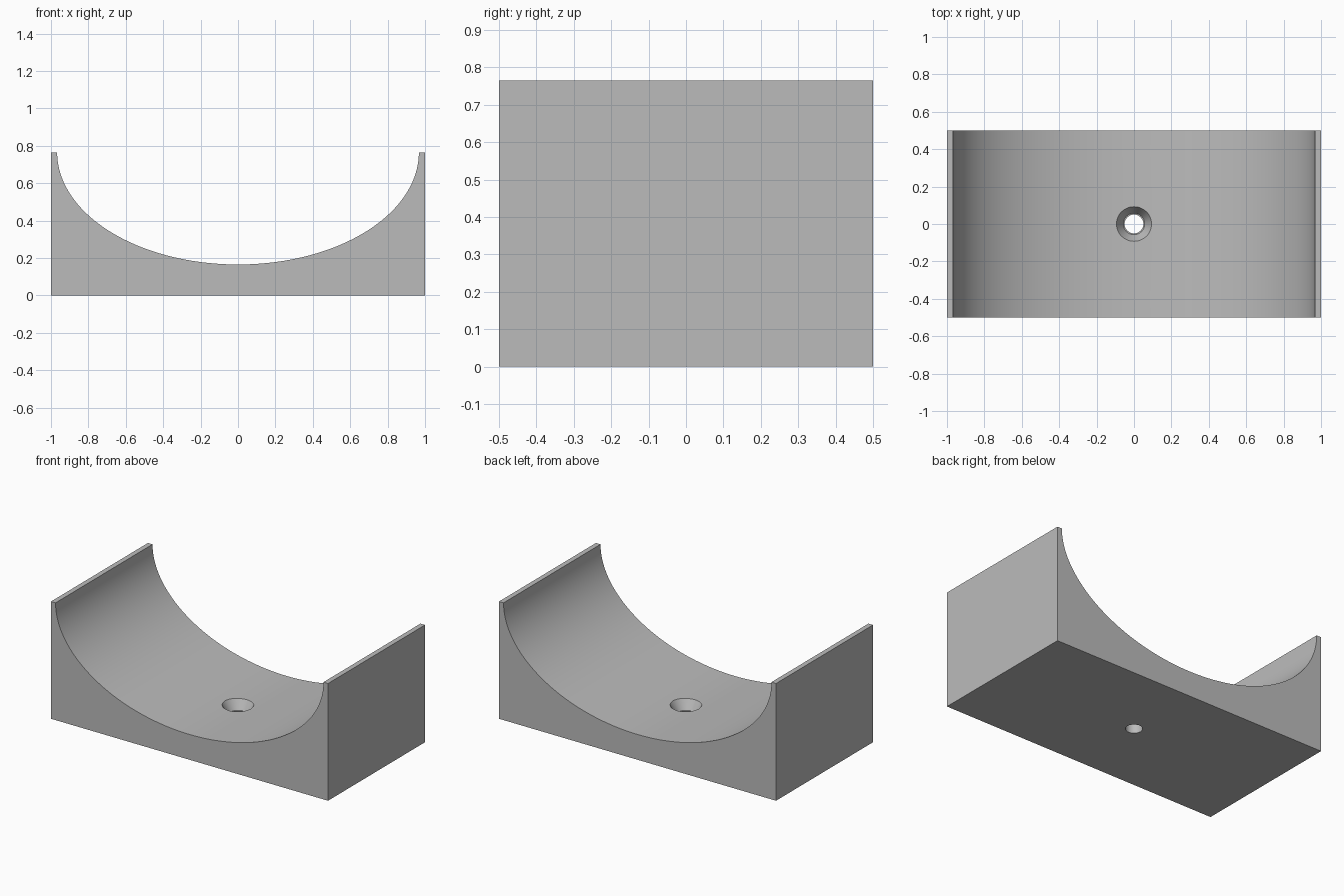
import bpy, bmesh, math

if "Cube" in bpy.data.objects:
    bpy.data.objects.remove(bpy.data.objects["Cube"])

HALF_W, HALF_D, HEIGHT = 1.0, 0.5, 0.765
TROUGH_W, TROUGH_DEPTH, STEPS = 0.967, 0.6, 96

grey = bpy.data.materials.new("plain grey")
grey.use_nodes = True
colour = (0.5, 0.5, 0.5, 1)
grey.diffuse_color = colour
grey.node_tree.nodes["Principled BSDF"].inputs["Base Color"].default_value = colour


def make_object(name, bm):
    bmesh.ops.recalc_face_normals(bm, faces=bm.faces[:])
    mesh = bpy.data.meshes.new(name)
    bm.to_mesh(mesh)
    bm.free()
    mesh.materials.append(grey)
    obj = bpy.data.objects.new(name, mesh)
    bpy.context.collection.objects.link(obj)
    return obj


# Cradle block: rectangle with a half-elliptical trough, extruded front to back
profile = [(HALF_W, HEIGHT), (HALF_W, 0), (-HALF_W, 0), (-HALF_W, HEIGHT)]
for i in range(STEPS + 1):
    a = math.pi * i / STEPS
    profile.append((-TROUGH_W * math.cos(a), HEIGHT - TROUGH_DEPTH * math.sin(a)))
bm = bmesh.new()
face = bm.faces.new([bm.verts.new((x, -HALF_D, z)) for x, z in profile])
extruded = bmesh.ops.extrude_face_region(bm, geom=[face])["geom"]
bmesh.ops.translate(bm, vec=(0, 2 * HALF_D, 0),
                    verts=[v for v in extruded if isinstance(v, bmesh.types.BMVert)])
cradle = make_object("cradle_block", bm)

# Countersunk screw hole: lathed cutter
bm = bmesh.new()
points = [(0, -0.1), (0.05, -0.1), (0.05, 0.105), (0.057, 0.105), (0.172, 0.3), (0, 0.3)]
verts = [bm.verts.new((r, 0, z)) for r, z in points]
edges = [bm.edges.new(pair) for pair in zip(verts, verts[1:])]
bmesh.ops.spin(bm, geom=verts + edges, cent=(0, 0, 0), axis=(0, 0, 1),
               angle=2 * math.pi, steps=48)
bmesh.ops.remove_doubles(bm, verts=bm.verts[:], dist=0.0001)
cutter = make_object("screw_hole_cutter", bm)
cutter.hide_render = True

cut = cradle.modifiers.new("screw hole", "BOOLEAN")
cut.operation = "DIFFERENCE"
cut.solver = "EXACT"
cut.object = cutter
bpy.ops.object.select_all(action="DESELECT")
cradle.select_set(True)
bpy.context.view_layer.objects.active = cradle
bpy.ops.object.modifier_apply(modifier=cut.name)
bpy.data.objects.remove(cutter)

# Smooth trough and hole walls, crisp outer edges
bpy.ops.object.shade_smooth_by_angle(angle=math.radians(25))
